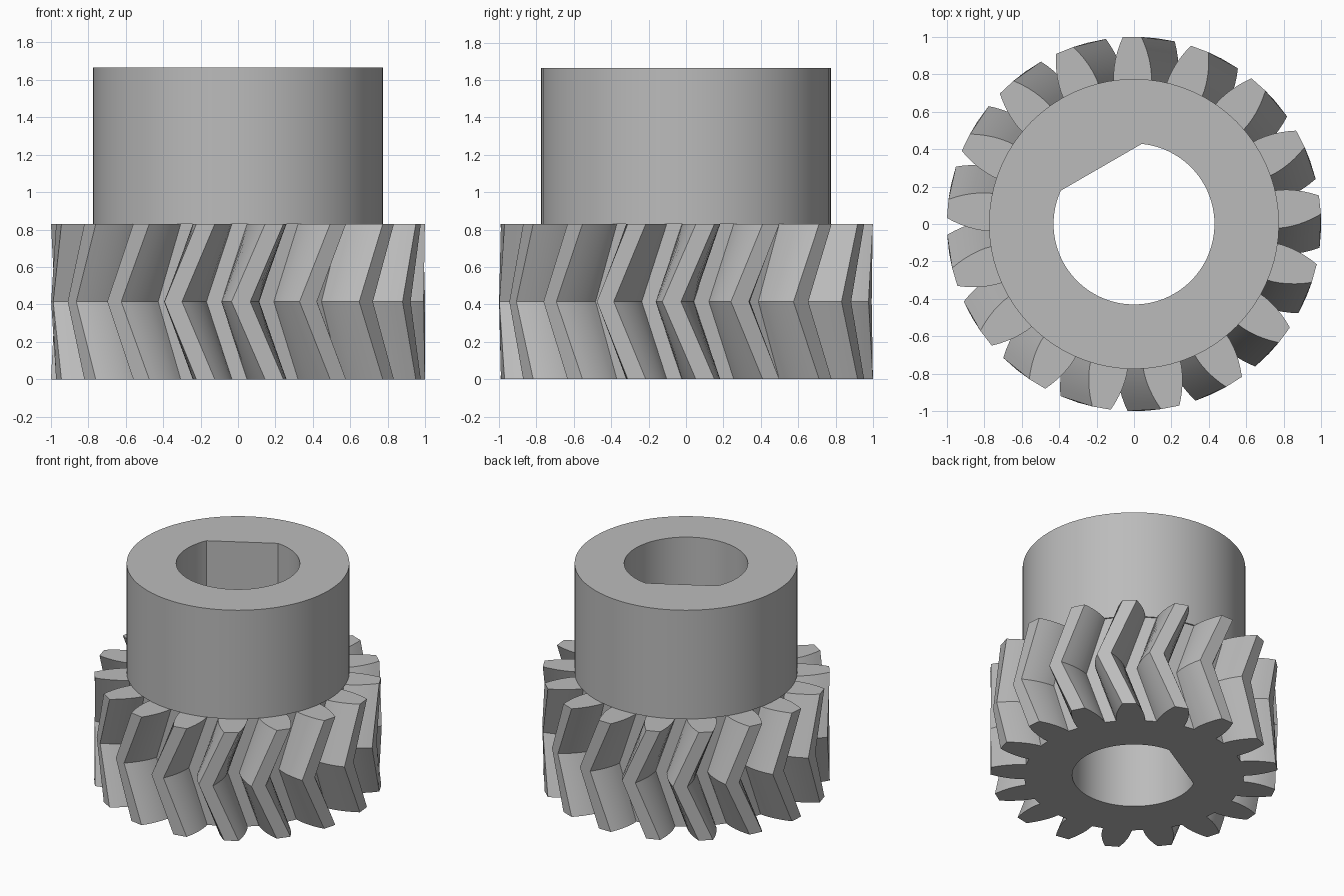
import bpy
import bmesh
from math import sin, cos, acos, pi, radians

cube = bpy.data.objects.get("Cube")
if cube:
    bpy.data.objects.remove(cube)

TEETH = 17
TIP, ROOT = 1.0, 0.765
GEAR_H, TOTAL_H = 0.83, 1.665
HUB_R, BORE_R, FLAT_D = 0.775, 0.43, 0.35
TWIST = radians(-10.3)
FIRST = radians(90.6)

steel = bpy.data.materials.new("plain_grey")
steel.use_nodes = True
grey = (0.5, 0.5, 0.5, 1)
steel.diffuse_color = grey
steel.node_tree.nodes["Principled BSDF"].inputs["Base Color"].default_value = grey


def polar(r, a):
    return (r * cos(a), r * sin(a))


def circle(r, n):
    return [polar(r, 2 * pi * i / n) for i in range(n)]


def bore_profile(n=72):
    """D-shaped hole: an arc closed by one flat."""
    half = acos(FLAT_D / BORE_R)
    start = radians(120) + half
    sweep = 2 * pi - 2 * half
    return [polar(BORE_R, start + sweep * i / n) for i in range(n + 1)]


def gear_profile(turn, steps=6):
    """Teeth with convex flanks that narrow towards the tip."""
    flank = []
    for i in range(steps + 1):
        t = i / steps
        flank.append((ROOT + (TIP - ROOT) * t, 0.132 - 0.082 * t ** 1.5))
    points = []
    for k in range(TEETH):
        mid = FIRST + turn + 2 * pi * k / TEETH
        points += [polar(r, mid - h) for r, h in flank]
        points += [polar(r, mid + h) for r, h in reversed(flank)]
    return points


def bored_part(name, sections):
    """Loft outer sections (profile, z), then bore and cap the result."""
    bm = bmesh.new()

    def ring(profile, z):
        vs = [bm.verts.new((x, y, z)) for x, y in profile]
        es = [bm.edges.new((vs[i - 1], vs[i])) for i in range(len(vs))]
        return vs, es

    def skin(a, b):
        for i in range(len(a)):
            bm.faces.new((a[i - 1], a[i], b[i], b[i - 1]))

    outer = [ring(p, z) for p, z in sections]
    inner = [ring(bore_profile(), sections[i][1]) for i in (0, -1)]
    for low, high in zip(outer, outer[1:]):
        skin(low[0], high[0])
    skin(inner[1][0], inner[0][0])
    for o, i in ((outer[0], inner[0]), (outer[-1], inner[1])):
        bmesh.ops.triangle_fill(bm, use_beauty=True, edges=o[1] + i[1])
    bmesh.ops.recalc_face_normals(bm, faces=bm.faces[:])

    mesh = bpy.data.meshes.new(name)
    bm.to_mesh(mesh)
    bm.free()
    mesh.materials.append(steel)
    obj = bpy.data.objects.new(name, mesh)
    bpy.context.collection.objects.link(obj)
    bpy.ops.object.select_all(action="DESELECT")
    obj.select_set(True)
    bpy.context.view_layer.objects.active = obj
    bpy.ops.object.shade_smooth_by_angle(angle=radians(20))


# Herringbone gear: the teeth twist one way, then back
bored_part("herringbone_gear", [(gear_profile(0), 0),
                                (gear_profile(TWIST), GEAR_H / 2),
                                (gear_profile(0), GEAR_H)])

# Plain collar on top of the gear
bored_part("collar", [(circle(HUB_R, 72), GEAR_H), (circle(HUB_R, 72), TOTAL_H)])
